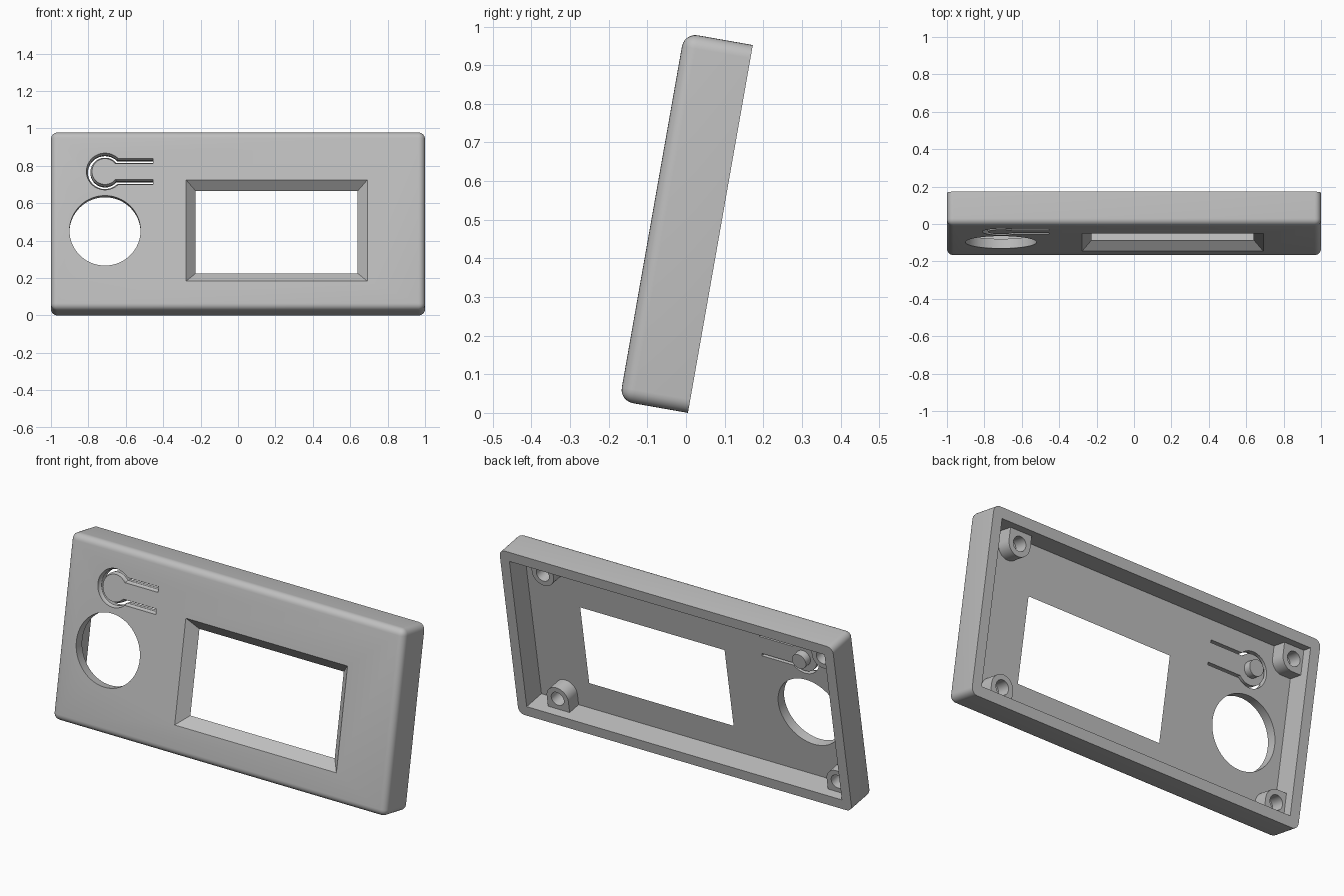
import bpy, bmesh, math
from mathutils import Matrix

if "Cube" in bpy.data.objects:
    bpy.data.objects.remove(bpy.data.objects["Cube"], do_unlink=True)

# Panel sizes, modelled upright with the back rim at y = 0
HEIGHT, DEPTH, WALL, PLATE = 0.967, 0.18, 0.055, 0.052
INNER = -DEPTH + PLATE
TILT = Matrix.Translation((0, 0.005, 0)) @ Matrix.Rotation(math.radians(-10), 4, 'X')

grey = bpy.data.materials.new("matte_grey")
grey.use_nodes = True
grey.diffuse_color = (0.52, 0.52, 0.52, 1)
grey.node_tree.nodes["Principled BSDF"].inputs["Base Color"].default_value = (0.52, 0.52, 0.52, 1)


def to_object(name, bm):
    bmesh.ops.recalc_face_normals(bm, faces=bm.faces)
    mesh = bpy.data.meshes.new(name)
    bm.to_mesh(mesh)
    bm.free()
    mesh.materials.append(grey)
    obj = bpy.data.objects.new(name, mesh)
    bpy.context.collection.objects.link(obj)
    return obj


def loft(name, sections):
    """Solid through (y, outline) sections, each outline a list of (x, z)."""
    bm = bmesh.new()
    rings = [[bm.verts.new((x, y, z)) for x, z in pts] for y, pts in sections]
    for a, b in zip(rings, rings[1:]):
        for i in range(len(a)):
            j = (i + 1) % len(a)
            bm.faces.new((a[i], a[j], b[j], b[i]))
    bm.faces.new(rings[0])
    bm.faces.new(rings[-1])
    return to_object(name, bm)


def rect(x0, x1, z0, z1, grow=0):
    return [(x0 - grow, z0 - grow), (x1 + grow, z0 - grow),
            (x1 + grow, z1 + grow), (x0 - grow, z1 + grow)]


def arc(cx, cz, r, start=0, end=360, n=48):
    count = n if end - start == 360 else n + 1
    angles = [math.radians(start + (end - start) * i / n) for i in range(count)]
    return [(cx + r * math.cos(a), cz + r * math.sin(a)) for a in angles]


def cut(obj, cutter):
    mod = obj.modifiers.new("cut", 'BOOLEAN')
    mod.operation, mod.solver, mod.object = 'DIFFERENCE', 'EXACT', cutter
    bpy.context.view_layer.update()
    bpy.context.view_layer.objects.active = obj
    bpy.ops.object.modifier_apply(modifier=mod.name)
    bpy.data.objects.remove(cutter, do_unlink=True)


def finish(obj):
    obj.data.transform(TILT)
    bpy.ops.object.select_all(action='DESELECT')
    obj.select_set(True)
    bpy.context.view_layer.objects.active = obj
    bpy.ops.object.shade_smooth_by_angle(angle=math.radians(30))


# Case: box rounded everywhere except around the back rim
bm = bmesh.new()
bmesh.ops.create_cube(bm, size=1)
bmesh.ops.transform(bm, verts=bm.verts, matrix=Matrix.Translation((0, -DEPTH / 2, HEIGHT / 2))
                    @ Matrix.Diagonal((2, DEPTH, HEIGHT, 1)))
round_edges = [e for e in bm.edges if min(v.co.y for v in e.verts) < -0.01]
bmesh.ops.bevel(bm, geom=round_edges, offset=0.035, segments=6, profile=0.5, affect='EDGES')
case = to_object("case", bm)

# Hollow back
pocket = rect(-1 + WALL, 1 - WALL, WALL, HEIGHT - WALL)
cut(case, loft("pocket_cutter", [(INNER, pocket), (0.1, pocket)]))

# Display window with sloping sides
window = (-0.226, 0.64, 0.206, 0.653)
cut(case, loft("window_cutter", [(-DEPTH - 0.02, rect(*window, PLATE + 0.02)),
                                 (INNER, rect(*window)), (INNER + 0.05, rect(*window))]))

# Round opening
opening = arc(-0.711, 0.429, 0.19, n=64)
cut(case, loft("opening_cutter", [(-0.3, opening), (-0.05, opening)]))

# Keyhole slot that frees a springy button, flared at the front
BX, BZ, BR, ARM = -0.711, 0.75, 0.085, 0.057


def slot_outline(h):
    def side(r, arm):
        a = math.degrees(math.asin(arm / r))
        return [(-0.455, BZ + arm)] + arc(BX, BZ, r, a, 360 - a) + [(-0.455, BZ - arm)]
    return side(BR + h, ARM + h) + side(BR - h, ARM - h)[::-1]


cut(case, loft("slot_cutter", [(-DEPTH - 0.01, slot_outline(0.016)), (-DEPTH + 0.012, slot_outline(0.013)),
                               (-DEPTH + 0.02, slot_outline(0.007)), (INNER + 0.03, slot_outline(0.007))]))
finish(case)

# Stub on the back of the button
stub = arc(BX, BZ, 0.042, n=32)
finish(loft("button_stub", [(INNER - 0.005, stub), (INNER + 0.04, stub)]))

# Screw bosses: arched on the +x side, corner blocks on the -x side
R, BOSS_Z, SUNK = 0.065, 0.117, WALL - 0.015
for side, x in (("left", 0.787), ("right", -0.892)):
    if side == "left":
        shape = arc(x, BOSS_Z, R, 0, 180, 24) + [(x - R, SUNK), (x + R, SUNK)]
    else:
        edge = -1 + SUNK
        shape = arc(x, BOSS_Z, R, 0, 90, 12) + [(edge, BOSS_Z + R), (edge, SUNK), (x + R, SUNK)]
    for level in ("lower", "upper"):
        flip = (lambda p: (p[0], HEIGHT - p[1])) if level == "upper" else (lambda p: p)
        outline = [flip(p) for p in shape]
        hole = [flip(p) for p in arc(x, BOSS_Z, 0.038, n=32)]
        boss = loft(f"{level}_{side}_screw_boss", [(INNER - 0.005, outline), (-0.05, outline)])
        cut(boss, loft("screw_hole_cutter", [(INNER + 0.004, hole), (0.05, hole)]))
        finish(boss)
